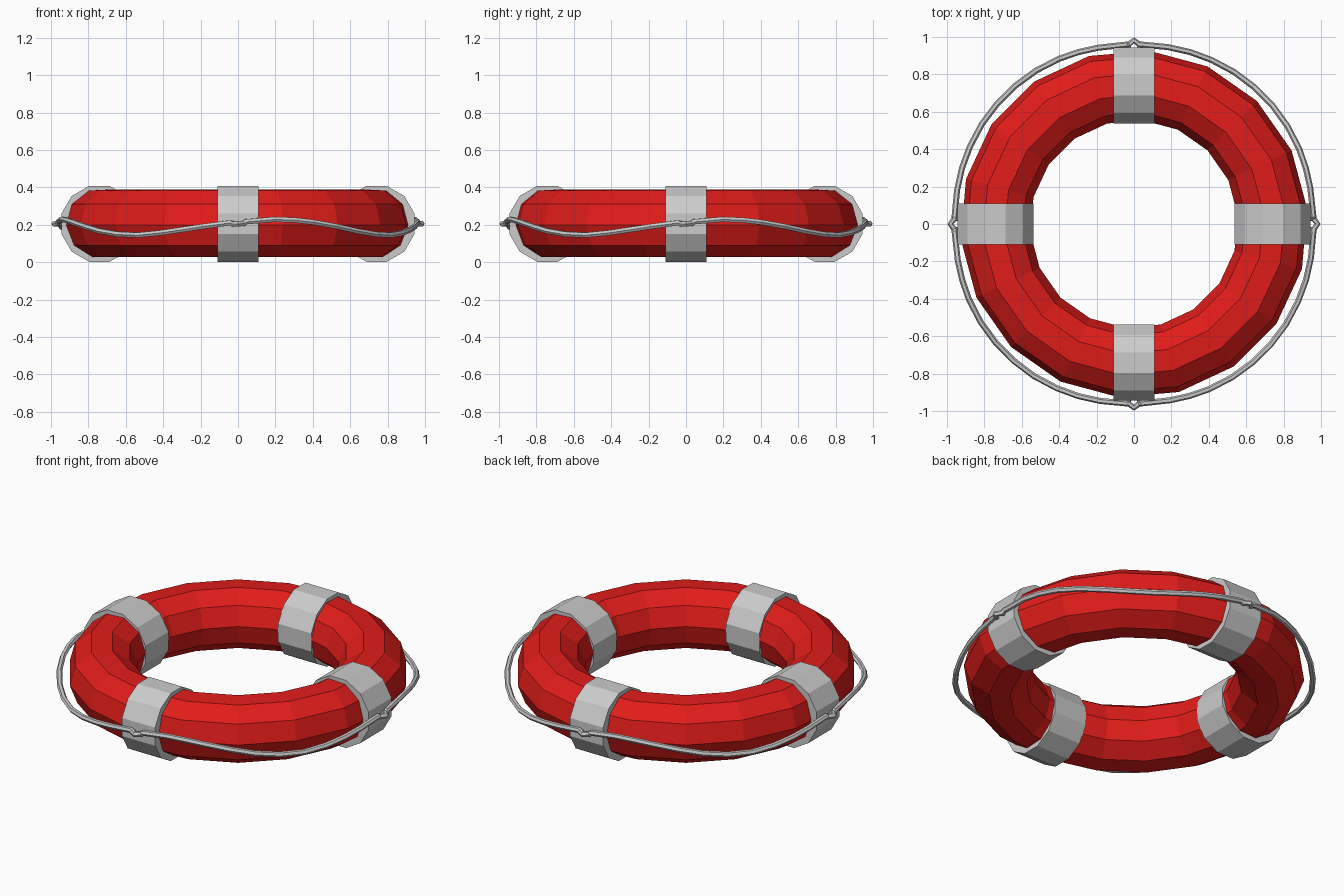
import bpy, math
from mathutils import Matrix, Vector

if "Cube" in bpy.data.objects:
    bpy.data.objects.remove(bpy.data.objects["Cube"])

Z0 = 0.205


def mesh_object(name, verts, faces):
    me = bpy.data.meshes.new(name)
    me.from_pydata(verts, [], faces)
    ob = bpy.data.objects.new(name, me)
    bpy.context.collection.objects.link(ob)
    return ob


def curve_object(name, points, depth, cyclic=False):
    cu = bpy.data.curves.new(name, 'CURVE')
    cu.dimensions = '3D'
    cu.bevel_depth = depth
    cu.bevel_resolution = 1
    cu.use_fill_caps = True
    sp = cu.splines.new('POLY')
    sp.points.add(len(points) - 1)
    for p, co in zip(sp.points, points):
        p.co = (*co, 1)
    sp.use_cyclic_u = cyclic
    sp.use_smooth = False
    ob = bpy.data.objects.new(name, cu)
    bpy.context.collection.objects.link(ob)
    return ob


# float ring: faceted torus, 18 x 10
N, M, R, r = 18, 10, 0.743, 0.187
verts = []
for i in range(N):
    a = math.radians(5 + 360 * i / N)
    for j in range(M):
        b = math.radians(-3 + 360 * j / M)
        d = R + r * math.cos(b)
        verts.append((d * math.cos(a), d * math.sin(a), Z0 + 0.003 + r * math.sin(b)))
faces = [(i * M + j, (i + 1) % N * M + j, (i + 1) % N * M + (j + 1) % M, i * M + (j + 1) % M)
         for i in range(N) for j in range(M)]
ring = mesh_object("float_ring", verts, faces)
red = bpy.data.materials.new("red")
red.diffuse_color = (0.75, 0.012, 0.01, 1)
red.use_nodes = True
red.node_tree.nodes["Principled BSDF"].inputs["Base Color"].default_value = red.diffuse_color
ring.data.materials.append(red)

# four straight twelve-sided bands round the float
for k in range(4):
    rot = Matrix.Rotation(k * math.pi / 2, 4, 'Z')
    bpy.ops.mesh.primitive_cylinder_add(vertices=12, radius=0.21, depth=0.22)
    band = bpy.context.object
    band.name = f"band_{k + 1}"
    band.data.transform(rot @ Matrix.Translation((0.741, 0, Z0)) @ Matrix.Rotation(math.pi / 2, 4, 'X')
                        @ Matrix.Rotation(math.radians(15), 4, 'Z'))

# grab rope: the same sagging quarter repeated four times, kinked out at each band
quarter = [(0.0, 0.982, 0.205), (0.02, 0.96, 0.206), (0.028, 0.96, 0.216), (0.13, 0.962, 0.229),
           (0.2, 0.966, 0.225), (0.27, 0.97, 0.214), (0.36, 0.973, 0.192), (0.45, 0.974, 0.167),
           (0.54, 0.974, 0.15), (0.63, 0.973, 0.145), (0.72, 0.97, 0.157), (0.8, 0.967, 0.174),
           (0.88, 0.963, 0.192), (0.972, 0.96, 0.21), (0.98, 0.96, 0.205)]
path = []
for k in range(4):
    for t, d, z in quarter:
        a = (k + t) * math.pi / 2
        path.append((d * math.cos(a), d * math.sin(a), z))
curve_object("grab_rope", path, 0.016, True)

# small rope anchors on the bands
for k in range(4):
    rot = Matrix.Rotation(k * math.pi / 2, 3, 'Z')
    pts = [rot @ Vector(p) for p in ((0.93, -0.026, Z0), (0.962, -0.026, Z0))]
    curve_object(f"anchor_{k + 1}_a", pts, 0.01)
    pts = [rot @ Vector(p) for p in ((0.93, 0.026, Z0), (0.962, 0.026, Z0))]
    curve_object(f"anchor_{k + 1}_b", pts, 0.01)
